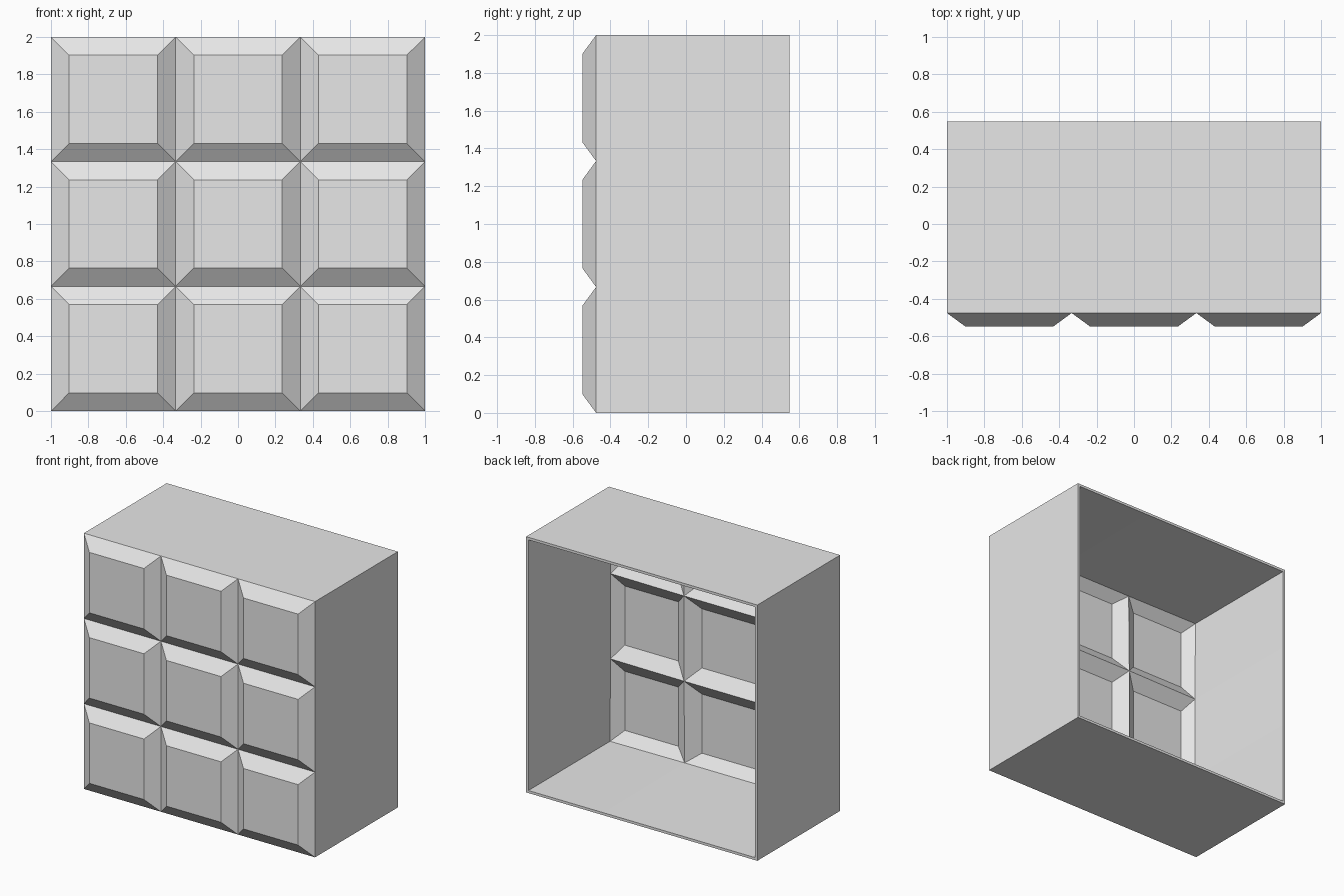
import bpy
import bmesh
from mathutils import Matrix, Vector

old = bpy.data.objects.get("Cube")
if old:
    bpy.data.objects.remove(old, do_unlink=True)

CELLS = 3
FRONT, BACK = -0.476, 0.547
BEVEL, RAISE = 0.097, 0.071
WALL = 0.02

grey = bpy.data.materials.new("plain grey")
grey.use_nodes = True
colour = (0.8, 0.8, 0.8, 1)
grey.diffuse_color = colour
grey.node_tree.nodes["Principled BSDF"].inputs["Base Color"].default_value = colour

bm = bmesh.new()

# Front sheet split into square cells, standing upright and facing -y
stand = Matrix.Translation((0, FRONT, 1)) @ Matrix.Rotation(1.5707963, 4, "X")
bmesh.ops.create_grid(bm, x_segments=CELLS, y_segments=CELLS, size=1, matrix=stand)
panels = bm.faces[:]
border = [e for e in bm.edges if e.is_boundary]

# Side walls pulled back from the border, leaving the back open
made = bmesh.ops.extrude_edge_only(bm, edges=border)["geom"]
rim = [v for v in made if isinstance(v, bmesh.types.BMVert)]
bmesh.ops.translate(bm, verts=rim, vec=Vector((0, BACK - FRONT, 0)))

# Raised panels with sloping borders
bmesh.ops.inset_individual(bm, faces=panels, thickness=BEVEL, use_even_offset=True)
bmesh.ops.translate(bm, verts=list({v for f in panels for v in f.verts}),
                    vec=Vector((0, -RAISE, 0)))
bmesh.ops.recalc_face_normals(bm, faces=bm.faces[:])
if panels[0].normal.y > 0:
    bmesh.ops.reverse_faces(bm, faces=bm.faces[:])

mesh = bpy.data.meshes.new("panelled_shell")
bm.to_mesh(mesh)
bm.free()
mesh.materials.append(grey)
shell = bpy.data.objects.new("panelled_shell", mesh)
bpy.context.collection.objects.link(shell)

# Thin wall grown inwards
solid = shell.modifiers.new("wall", "SOLIDIFY")
solid.thickness = WALL
solid.offset = -1
solid.use_even_offset = True
